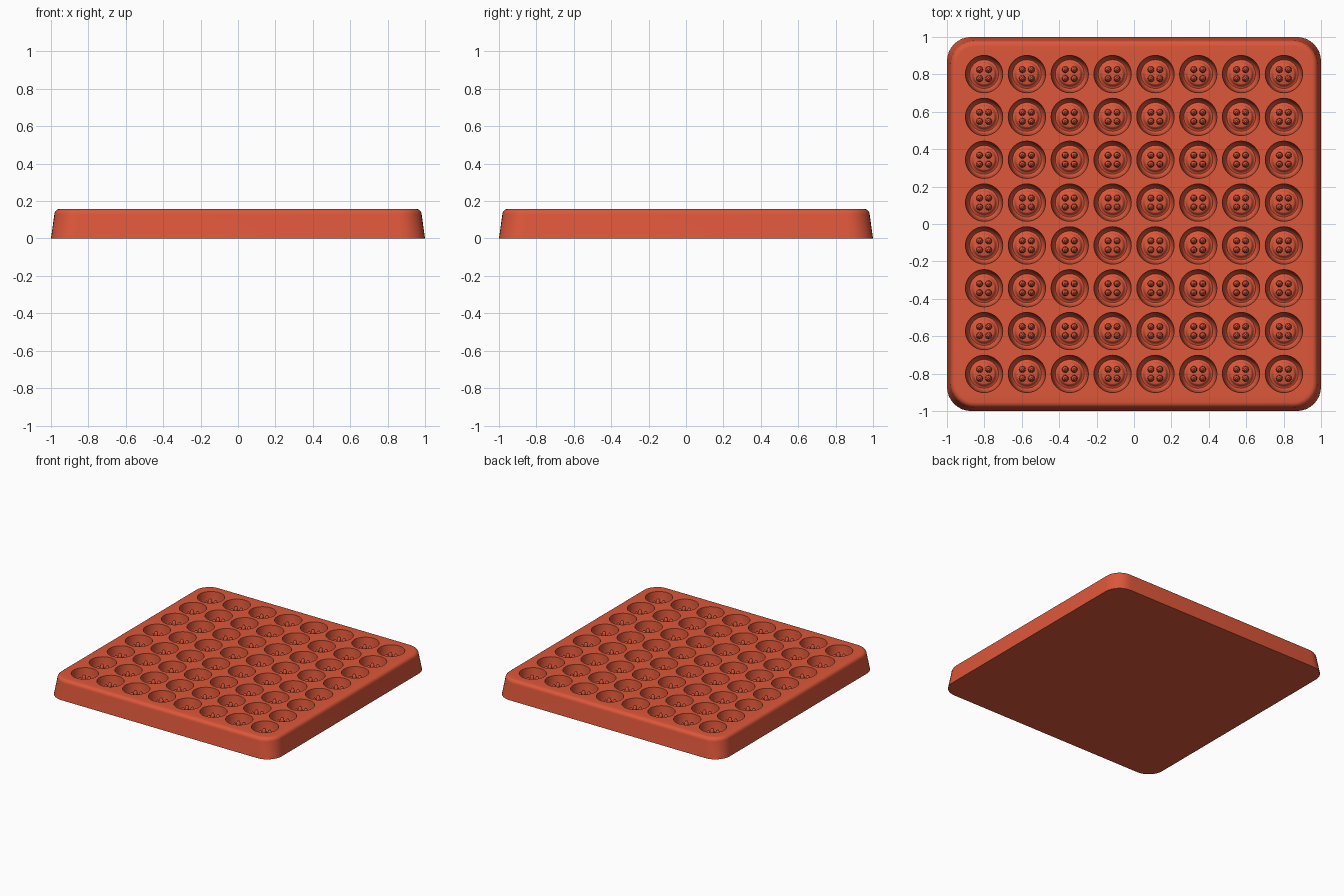
import bpy, bmesh, math

cube = bpy.data.objects.get("Cube")
if cube:
    bpy.data.objects.remove(cube, do_unlink=True)

HEIGHT = 0.158
COUNT = 8
PITCH = 0.229
SEG = 32
HALF_FIELD = PITCH * COUNT / 2

silicone = bpy.data.materials.new("red_silicone")
silicone.use_nodes = True
color = (0.72, 0.095, 0.042, 1)
silicone.diffuse_color = color
silicone.node_tree.nodes["Principled BSDF"].inputs["Base Color"].default_value = color


def loft(bm, rings):
    """Join successive closed rings of points with quads."""
    loops = [[bm.verts.new(p) for p in ring] for ring in rings]
    for a, b in zip(loops, loops[1:]):
        n = len(a)
        for i in range(n):
            j = (i + 1) % n
            bm.faces.new((a[i], a[j], b[j], b[i]))
    return loops


def finish(bm, name):
    bmesh.ops.remove_doubles(bm, verts=bm.verts, dist=0.0001)
    mesh = bpy.data.meshes.new(name)
    bm.to_mesh(mesh)
    bm.free()
    mesh.materials.append(silicone)
    obj = bpy.data.objects.new(name, mesh)
    bpy.context.collection.objects.link(obj)
    bpy.ops.object.select_all(action='DESELECT')
    obj.select_set(True)
    bpy.context.view_layer.objects.active = obj
    bpy.ops.object.shade_smooth_by_angle(angle=math.radians(40))
    return obj


def rounded_square(half, radius, z, steps=8):
    pts = []
    for corner in range(4):
        mid = math.pi * (corner + 0.5) / 2
        cx = math.copysign(half - radius, math.cos(mid))
        cy = math.copysign(half - radius, math.sin(mid))
        for s in range(steps + 1):
            a = math.pi / 2 * (corner + s / steps)
            pts.append((cx + radius * math.cos(a), cy + radius * math.sin(a), z))
    return pts


def circle(radius, z, cx=0, cy=0, n=SEG):
    return [(cx + radius * math.cos(math.tau * i / n),
             cy + radius * math.sin(math.tau * i / n), z) for i in range(n)]


def grid_array(obj):
    """Repeat one cell over the whole tray."""
    start = -PITCH * (COUNT - 1) / 2
    obj.location = (start, start, 0)
    for axis in range(2):
        mod = obj.modifiers.new("repeat", 'ARRAY')
        mod.count = COUNT
        mod.use_relative_offset = False
        mod.use_constant_offset = True
        offset = [0, 0, 0]
        offset[axis] = PITCH
        mod.constant_offset_displace = offset


# Tray body: tapered sides, rounded top edge, border around the cavity field
bm = bmesh.new()
fillet = 0.03
rings = [rounded_square(1.0, 0.13, 0)]
for k in range(7):
    a = math.pi / 2 * k / 6
    inset = fillet * (1 - math.cos(a))
    rings.append(rounded_square(0.982 - inset, 0.13 - inset,
                                HEIGHT - fillet + fillet * math.sin(a)))
rings.append(rounded_square(HALF_FIELD, 0, HEIGHT))
loops = loft(bm, rings)
bm.faces.new(list(reversed(loops[0])))
finish(bm, "tray_body")

# One square cell of the top with a button-shaped cavity
bm = bmesh.new()
square = []
for x, y, z in circle(1, HEIGHT):
    f = PITCH / 2 / max(abs(x), abs(y))
    square.append((x * f, y * f, z))
profile = [(0.1, HEIGHT), (0.096, 0.11), (0.091, 0.075), (0.085, 0.058),
           (0.077, 0.05), (0.069, 0.052), (0.063, 0.06), (0.058, 0.07),
           (0.052, 0.073)]
loops = loft(bm, [square] + [circle(r, z) for r, z in profile])
bm.faces.new(loops[-1])
grid_array(finish(bm, "button_cavities"))

# Four tapered pegs that form the thread holes in each button
bm = bmesh.new()
for sx in (-1, 1):
    for sy in (-1, 1):
        peg = [(0.018, 0.072), (0.015, 0.11), (0.011, 0.125), (0.005, 0.131)]
        loops = loft(bm, [circle(r, z, sx * 0.024, sy * 0.024, 12) for r, z in peg])
        bm.faces.new(loops[-1])
grid_array(finish(bm, "thread_hole_pegs"))
